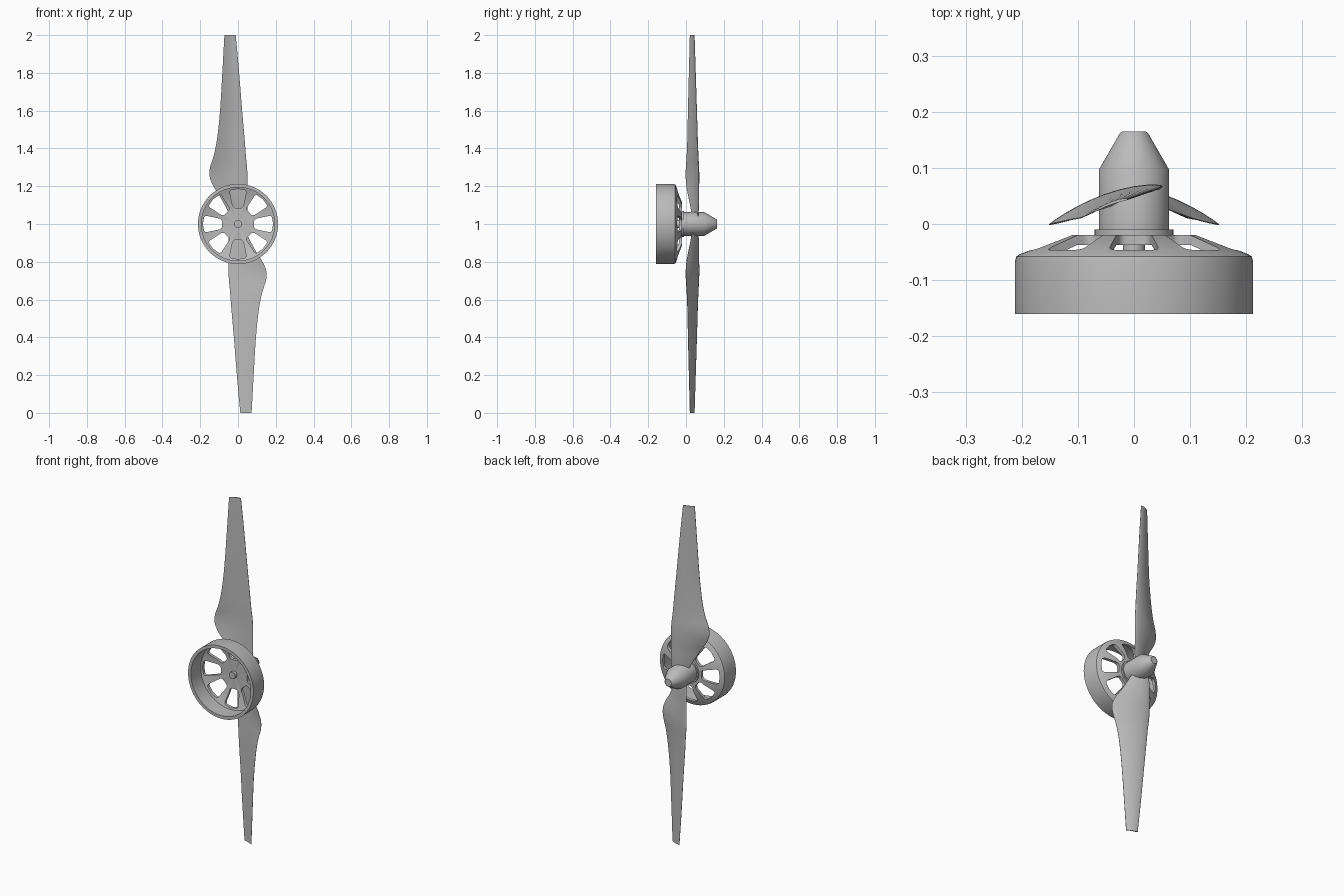
import bpy, bmesh, math
from mathutils import Matrix, Vector

if "Cube" in bpy.data.objects:
    bpy.data.objects.remove(bpy.data.objects["Cube"], do_unlink=True)

CENTRE = Vector((0, 0, 1))

grey = bpy.data.materials.new("plain_grey")
grey.use_nodes = True
colour = (0.5, 0.5, 0.5, 1)
grey.diffuse_color = colour
grey.node_tree.nodes["Principled BSDF"].inputs["Base Color"].default_value = colour


def finish(name, bm, angle=30):
    """Turn a bmesh into a shaded object."""
    bmesh.ops.recalc_face_normals(bm, faces=bm.faces)
    mesh = bpy.data.meshes.new(name)
    bm.to_mesh(mesh)
    bm.free()
    mesh.materials.append(grey)
    obj = bpy.data.objects.new(name, mesh)
    bpy.context.collection.objects.link(obj)
    smooth(obj, angle)
    return obj


def smooth(obj, angle):
    bpy.ops.object.select_all(action="DESELECT")
    obj.select_set(True)
    bpy.context.view_layer.objects.active = obj
    bpy.ops.object.shade_smooth_by_angle(angle=math.radians(angle))


def lathe(name, profile, steps=64):
    """Revolve (radius, y) points about the motor axis."""
    bm = bmesh.new()
    verts = [bm.verts.new((r, y, 1)) for r, y in profile]
    edges = [bm.edges.new(pair) for pair in zip(verts, verts[1:])]
    bmesh.ops.spin(bm, geom=verts + edges, cent=CENTRE, axis=(0, 1, 0),
                   angle=math.tau, steps=steps, use_duplicate=False)
    bmesh.ops.remove_doubles(bm, verts=bm.verts, dist=0.0001)
    return finish(name, bm)


# Open motor bell: outer wall, sloped shoulder, back plate and hollow inside
bell = lathe("motor_bell", [
    (0, -0.02), (0.115, -0.02), (0.204, -0.054), (0.21, -0.058), (0.212, -0.067),
    (0.212, -0.16), (0.194, -0.16), (0.194, -0.068), (0.115, -0.037), (0, -0.037)], 96)

# Eight rounded vent windows cut through the back plate
bm = bmesh.new()
for i in range(8):
    outline = [(-0.026, 0.085), (-0.046, 0.178), (0, 0.186), (0.046, 0.178), (0.026, 0.085)]
    turn = Matrix.Rotation(i * math.tau / 8, 4, "Y")
    verts = [bm.verts.new(CENTRE + turn @ Vector((x, -0.1, z))) for x, z in outline]
    bm.faces.new(verts)
    corners = [verts[k] for k in (0, 1, 3, 4)]
    bmesh.ops.bevel(bm, geom=corners, offset=0.014, segments=4,
                    profile=0.5, affect="VERTICES")
solid = bmesh.ops.extrude_face_region(bm, geom=bm.faces[:])
moved = [g for g in solid["geom"] if isinstance(g, bmesh.types.BMVert)]
bmesh.ops.translate(bm, verts=moved, vec=(0, 0.12, 0))
cutter = finish("vent_cutter", bm)
cutter.hide_render = True

cut = bell.modifiers.new("vents", "BOOLEAN")
cut.operation = "DIFFERENCE"
cut.solver = "EXACT"
cut.object = cutter
bpy.ops.object.select_all(action="DESELECT")
bpy.context.view_layer.objects.active = bell
bell.select_set(True)
while bell.modifiers[0] != cut:
    bpy.ops.object.modifier_move_up(modifier="vents")
bpy.ops.object.modifier_apply(modifier="vents")
bpy.data.objects.remove(cutter, do_unlink=True)
smooth(bell, 30)

# Collar, spinner and the short shaft end inside the bell
lathe("collar", [(0, -0.022), (0.07, -0.022), (0.07, -0.01), (0, -0.01)])
lathe("spinner", [(0, -0.012), (0.0625, -0.012), (0.0625, 0.097),
                  (0.025, 0.162), (0.021, 0.165), (0, 0.165)])
lathe("shaft", [(0, -0.03), (0.02, -0.03), (0.02, -0.055), (0, -0.055)], 32)

# Blade stations: height, trailing x, leading x, trailing y, leading y
STATIONS = [
    (0.02, -0.03, 0.045, 0.035, 0.062),
    (0.08, -0.06, 0.05, 0.026, 0.066),
    (0.15, -0.098, 0.05, 0.012, 0.067),
    (0.2, -0.13, 0.05, 0.003, 0.067),
    (0.25, -0.15, 0.05, -0.001, 0.067),
    (0.3, -0.148, 0.048, 0, 0.066),
    (0.36, -0.129, 0.042, 0.004, 0.063),
    (0.45, -0.111, 0.035, 0.008, 0.06),
    (0.6, -0.095, 0.022, 0.011, 0.056),
    (0.8, -0.083, 0.006, 0.016, 0.05),
    (1.0, -0.072, -0.012, 0.021, 0.044)]


def spline(a, b, c, d, t):
    return 0.5 * (2 * b + (c - a) * t + (2 * a - 5 * b + 4 * c - d) * t * t
                  + (3 * b - a - 3 * c + d) * t ** 3)


def blade_rows(steps=4):
    last = len(STATIONS) - 1
    for i in range(last):
        near = [STATIONS[max(0, min(last, i + k))] for k in (-1, 0, 1, 2)]
        for s in range(steps):
            yield [spline(*vals, s / steps) for vals in zip(*near)]
    yield STATIONS[-1]


def airfoil(row, n=12):
    """Cambered loop, bulging towards the back."""
    z, x0, x1, y0, y1 = row
    chord = x1 - x0
    top, under = [], []
    for k in range(n + 1):
        u = 0.5 - 0.5 * math.cos(math.pi * k / n)
        x, y = x0 + chord * u, y0 + (y1 - y0) * u
        camber = 0.28 * chord * u * (1 - u)
        half = 0.0008 + 0.075 * chord * math.sqrt(1 - u) * u ** 0.8
        top.append((x, y + camber + half, z))
        under.append((x, y + camber - half, z))
    return top + under[::-1]


# Two twisted blades, half a turn apart
for name, angle in (("upper_blade", 0), ("lower_blade", math.pi)):
    bm = bmesh.new()
    place = Matrix.Translation(CENTRE) @ Matrix.Rotation(angle, 4, "Y")
    rings = [[bm.verts.new(place @ Vector(p)) for p in airfoil(row)] for row in blade_rows()]
    for a, b in zip(rings, rings[1:]):
        for k in range(len(a)):
            j = (k + 1) % len(a)
            bm.faces.new((a[k], a[j], b[j], b[k]))
    bm.faces.new(rings[0])
    bm.faces.new(rings[-1])
    finish(name, bm, 40)
